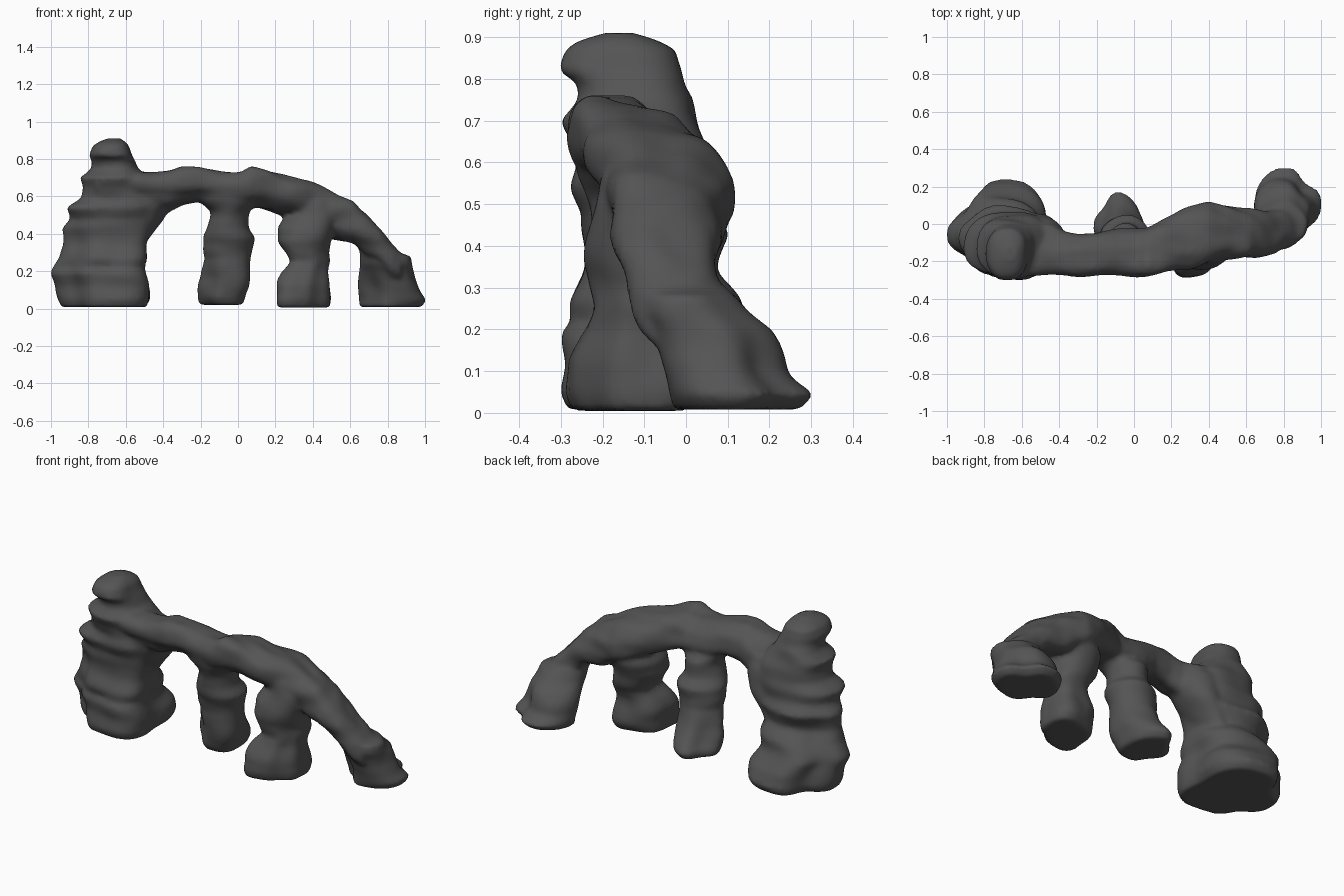
import bpy, bmesh, math
from mathutils import Vector, noise


def loft(name, axis, rows, power=2.0, rough=0.022, freq=(5, 5, 9),
         corners=(0, 0, 0, 0), fade=0.5, tilt=0.0):
    """Loft rounded sections; each row is (position, a0, a1, b0, b1).
    corners: push of the four diagonals (++, -+, --, +-), fading out with height."""
    # refine the rows with in-between sections
    fine = []
    for r, s in zip(rows, rows[1:]):
        for k in range(3):
            fine.append([p + (q - p) * k / 3 for p, q in zip(r, s)])
    fine.append(list(rows[-1]))
    bm = bmesh.new()
    rings = []
    n = 40
    for pos, a0, a1, b0, b1 in fine:
        ring = []
        keep = max(0.0, min(1.0, 1.5 * (1 - pos / fade)))
        for i in range(n):
            ang = 2 * math.pi * i / n
            c, s = math.cos(ang), math.sin(ang)
            u = math.copysign(abs(c) ** (2 / power), c)
            v = math.copysign(abs(s) ** (2 / power), s)
            a = (a0 + a1) / 2 + u * (a1 - a0) / 2
            b = (b0 + b1) / 2 + v * (b1 - b0) / 2
            b -= tilt * u * (a1 - a0) / 2
            co = Vector((a, b, pos)) if axis == 'Z' else Vector((pos, a, b))
            d = rough * noise.noise(co * Vector(freq))
            d += corners[int(4 * i / n)] * math.sin(2 * ang) ** 2 * keep
            a, b = a + c * d, b + s * d
            co = (a, b, pos) if axis == 'Z' else (pos, a, b)
            ring.append(bm.verts.new(co))
        rings.append(ring)
    for lo, hi in zip(rings, rings[1:]):
        for i in range(n):
            j = (i + 1) % n
            bm.faces.new((lo[i], lo[j], hi[j], hi[i]))
    bm.faces.new(rings[0][::-1])
    bm.faces.new(rings[-1])
    bmesh.ops.recalc_face_normals(bm, faces=bm.faces)
    me = bpy.data.meshes.new(name)
    bm.to_mesh(me)
    bm.free()
    ob = bpy.data.objects.new(name, me)
    bpy.context.collection.objects.link(ob)
    return ob


# Large left tower with stepped layers and a knob on top
tower = loft("tower", 'Z', [
    (0.008, -.95, -.49, -.28, .22), (.05, -.965, -.47, -.30, .245),
    (.12, -.98, -.475, -.275, .22), (.19, -1.01, -.50, -.285, .17),
    (.22, -.99, -.50, -.265, .15), (.27, -.95, -.49, -.28, .13),
    (.34, -.94, -.49, -.245, .07), (.43, -.95, -.46, -.255, .105),
    (.48, -.90, -.45, -.25, .07), (.54, -.91, -.44, -.285, .07),
    (.59, -.83, -.44, -.26, .05), (.65, -.83, -.45, -.265, .05),
    (.70, -.85, -.48, -.29, .03), (.75, -.79, -.53, -.25, .02),
    (.79, -.78, -.545, -.255, -.01), (.82, -.80, -.56, -.30, -.015),
    (.87, -.78, -.58, -.28, -.03), (.89, -.74, -.60, -.25, -.07),
    (.91, -.69, -.63, -.19, -.13)],
    power=2.35, corners=(0, -.07, -.065, .05), fade=.55)

# Web of rock under the tower end of the bridge
haunch = loft("haunch", 'Z', [
    (.32, -.62, -.51, -.14, .05), (.38, -.62, -.465, -.17, .06),
    (.43, -.62, -.435, -.19, .055), (.48, -.62, -.395, -.21, .05),
    (.54, -.62, -.36, -.23, .04), (.62, -.62, -.36, -.24, .02)])

# Bridge sweeping to the right and down, its top sloping to the back
bridge = loft("bridge", 'X', [
    (-.76, -.26, .00, .56, .71), (-.52, -.275, .02, .54, .72),
    (-.44, -.27, .01, .53, .72), (-.37, -.27, -.03, .53, .735),
    (-.30, -.275, -.05, .555, .765), (-.20, -.275, -.05, .58, .755),
    (-.08, -.28, -.035, .555, .725), (.01, -.285, -.03, .545, .72),
    (.07, -.28, -.02, .54, .75), (.16, -.26, .04, .53, .735),
    (.28, -.24, .09, .49, .695), (.40, -.20, .12, .44, .66),
    (.50, -.185, .10, .38, .62), (.56, -.18, .08, .36, .59),
    (.62, -.175, .07, .35, .56), (.69, -.165, .06, .28, .495),
    (.76, -.155, .065, .22, .42), (.82, -.13, .08, .16, .35),
    (.87, -.10, .08, .14, .30)],
    power=2.5, freq=(4, 12, 14), tilt=.22)

# Slim middle pillar
middle_pillar = loft("middle_pillar", 'Z', [
    (0.02, -.205, .02, -.14, .15), (.06, -.215, .04, -.165, .17),
    (.12, -.215, .06, -.17, .13), (.20, -.205, .065, -.18, .08),
    (.27, -.165, .065, -.18, .04), (.32, -.185, .075, -.20, .04),
    (.38, -.185, .095, -.22, .05), (.43, -.16, .065, -.22, .01),
    (.52, -.155, .06, -.25, .00), (.58, -.21, .12, -.26, -.04),
    (.66, -.21, .12, -.26, -.05)],
    power=1.9, corners=(0, -.03, -.03, .035), fade=.3)

# Right pillar
right_pillar = loft("right_pillar", 'Z', [
    (0.005, .215, .48, -.27, .00), (.05, .205, .49, -.29, .02),
    (.13, .215, .485, -.275, .02), (.20, .24, .485, -.24, .01),
    (.25, .275, .495, -.22, .02), (.30, .255, .48, -.24, .04),
    (.36, .205, .50, -.25, .06), (.43, .215, .52, -.24, .08),
    (.50, .27, .54, -.22, .09), (.58, .26, .52, -.20, .09)],
    power=2.1, corners=(.035, .005, .035, -.03), fade=.4)

# End foot, a block flared toward the back
end_foot = loft("end_foot", 'Z', [
    (0.008, .645, .97, -.03, .27), (.045, .64, 1.0, -.045, .305),
    (.09, .645, .975, -.05, .25), (.16, .65, .95, -.07, .225),
    (.20, .655, .94, -.09, .205), (.24, .66, .93, -.12, .15),
    (.28, .66, .925, -.12, .12), (.31, .66, .85, -.12, .09)],
    power=2.2, corners=(-.05, -.005, -.05, .01), fade=.35)

# Fuse everything into one weathered rock
parts = [tower, haunch, bridge, middle_pillar, right_pillar, end_foot]
bpy.ops.object.select_all(action='DESELECT')
for p in parts:
    p.select_set(True)
bpy.context.view_layer.objects.active = tower
bpy.ops.object.join()
rock = bpy.context.view_layer.objects.active
rock.name = "rock_arch"
stone = bpy.data.materials.new("dark_stone")
stone.diffuse_color = (0.09, 0.09, 0.09, 1)
rock.data.materials.append(stone)
remesh = rock.modifiers.new("fuse", 'REMESH')
remesh.mode = 'VOXEL'
remesh.voxel_size = 0.014
remesh.use_smooth_shade = True
soft = rock.modifiers.new("weather", 'SMOOTH')
soft.factor = 0.5
soft.iterations = 5
